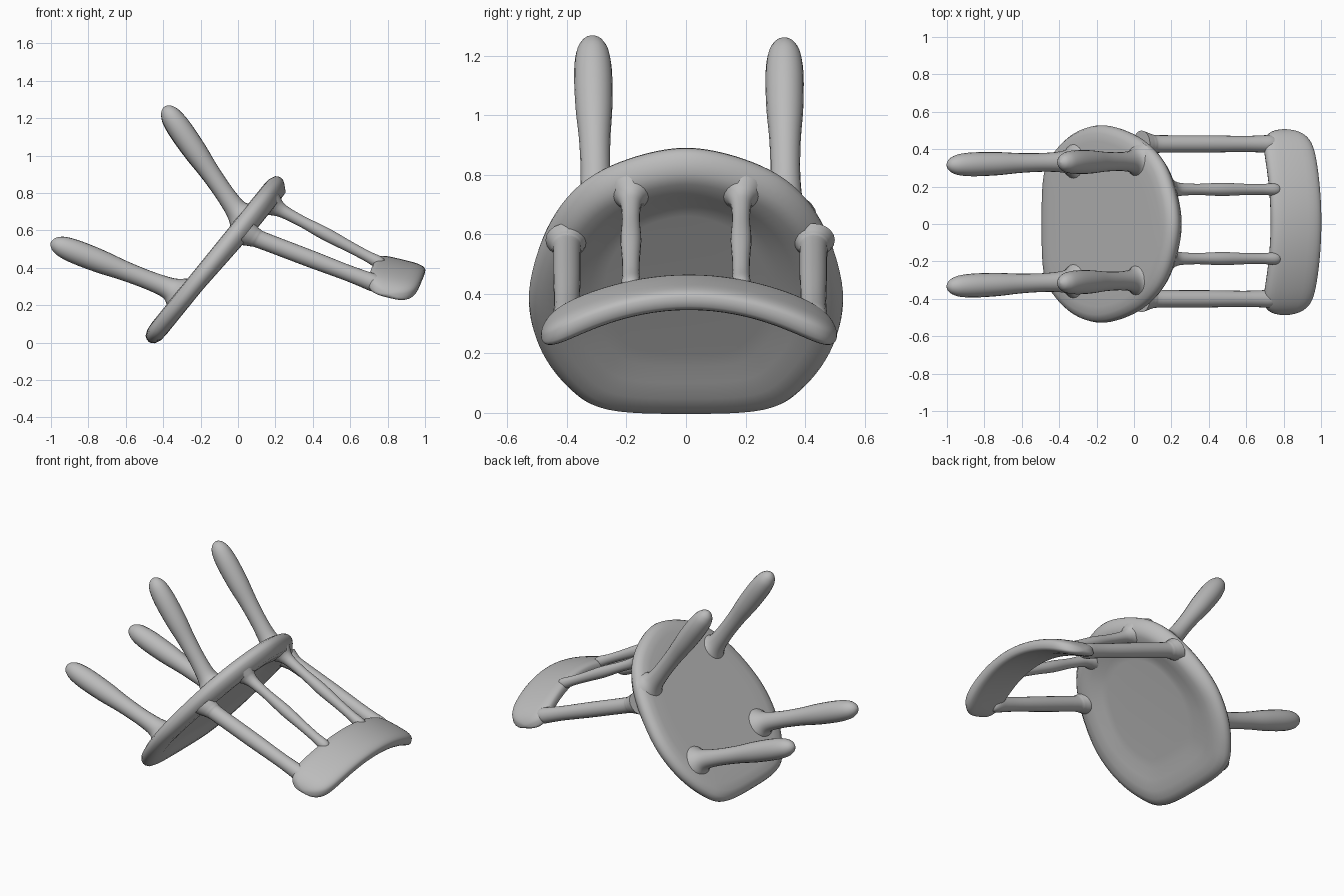
import bpy, bmesh, math
from mathutils import Vector

cube = bpy.data.objects.get("Cube")
if cube:
    bpy.data.objects.remove(cube)

# One plain grey for the whole chair
grey = bpy.data.materials.new("plain grey")
grey.use_nodes = True
GREY = (0.5, 0.5, 0.5, 1)
grey.diffuse_color = GREY
grey.node_tree.nodes["Principled BSDF"].inputs["Base Color"].default_value = GREY

# Tilted seat frame: U runs up the seat, N points out of the underside
U = Vector((0.63, 0, 0.777))
N = Vector((-0.777, 0, 0.63))


def loft(name, rings):
    """Skin a list of equal closed rings, cap both ends, shade smooth."""
    bm = bmesh.new()
    loops = [[bm.verts.new(p) for p in ring] for ring in rings]
    n = len(loops[0])
    for a, b in zip(loops, loops[1:]):
        for i in range(n):
            j = (i + 1) % n
            bm.faces.new((a[i], a[j], b[j], b[i]))
    bm.faces.new(loops[0])
    bm.faces.new(loops[-1])
    bmesh.ops.recalc_face_normals(bm, faces=bm.faces)
    me = bpy.data.meshes.new(name)
    bm.to_mesh(me)
    bm.free()
    me.materials.append(grey)
    ob = bpy.data.objects.new(name, me)
    bpy.context.collection.objects.link(ob)
    bpy.ops.object.select_all(action='DESELECT')
    ob.select_set(True)
    bpy.context.view_layer.objects.active = ob
    bpy.ops.object.shade_smooth_by_angle(angle=math.radians(50))


def spline(pts, steps, closed=False):
    """Catmull-Rom through tuples."""
    n, out = len(pts), []
    get = (lambda i: pts[i % n]) if closed else (lambda i: pts[min(max(i, 0), n - 1)])
    for i in range(n if closed else n - 1):
        p = [Vector(get(i + k)) for k in (-1, 0, 1, 2)]
        for s in range(steps):
            t = s / steps
            out.append(0.5 * (2 * p[1] + (p[2] - p[0]) * t
                              + (2 * p[0] - 5 * p[1] + 4 * p[2] - p[3]) * t * t
                              + (3 * p[1] - p[0] - 3 * p[2] + p[3]) * t ** 3))
    if not closed:
        out.append(Vector(pts[-1]))
    return out


def turned(name, p0, p1, normal, profile, sides=20):
    """Turned rod, profile = (fraction along, radius); its foot lies flat on the seat."""
    p0, p1 = Vector(p0), Vector(p1)
    axis = (p1 - p0).normalized()
    rings = []
    for t, r in spline(profile, 4):
        blend = min(max((t - 0.05) / 0.15, 0), 1)
        q = normal.lerp(axis, blend).to_track_quat('Z', 'Y')
        c = p0.lerp(p1, t)
        rings.append([c + q @ Vector((r * math.cos(a), r * math.sin(a), 0))
                      for a in (2 * math.pi * i / sides for i in range(sides))])
    loft(name, rings)


# Seat: rounded outline (y, u), straight front, dished sitting face
half = [(0.2, 0.780), (0.36, 0.670), (0.47, 0.48), (0.527, 0.22),
        (0.497, 0.0), (0.40, -0.18), (0.27, -0.278)]
outline = [(0, 0.830)] + half + [(0, -0.297)] + [(-y, u) for y, u in reversed(half)]
outline = spline(outline, 6, closed=True)
seat_profile = [(0.26, -0.030), (0.21, -0.032), (0.15, -0.043), (0.09, -0.050),
                (0.045, -0.047), (0.014, -0.032), (0.003, -0.015), (0, 0),
                (0.003, 0.015), (0.014, 0.032), (0.045, 0.046), (0.09, 0.05), (0.18, 0.05)]
rings = []
for inset, off in seat_profile:
    s = 1 - inset / 0.55
    ring = []
    for y, u in outline:
        uu = 0.28 + (u - 0.28) * s
        lip = 0.0
        if off < -0.04:  # the lip rises towards the backrest
            lip = -0.02 * min(max((uu - 0.1) / 0.45, 0), 1)
        ring.append(U * uu + N * (0.375 + off + lip) + Vector((0, y * s, 0)))
    rings.append(ring)
loft("seat", rings)

# Legs: small flare at the seat, swelling towards a round tip
leg = [(0.02, 0.105), (0.05, 0.085), (0.085, 0.067), (0.13, 0.057), (0.20, 0.052),
       (0.30, 0.050), (0.45, 0.053), (0.62, 0.062), (0.80, 0.064), (0.91, 0.056),
       (0.965, 0.040), (0.99, 0.022), (1.0, 0.004)]
turned("back_leg_left", (0.035, 0.335, 0.645), (-0.393, 0.33, 1.255), N, leg)
turned("back_leg_right", (0.035, -0.30, 0.645), (-0.393, -0.315, 1.262), N, leg)
turned("front_leg_left", (-0.295, 0.335, 0.263), (-1.0, 0.315, 0.537), N, leg)
turned("front_leg_right", (-0.295, -0.305, 0.263), (-1.0, -0.335, 0.537), N, leg)

# Backrest spindles, lightly flared at the seat and running into the top rail
outer = [(0.04, 0.072), (0.075, 0.062), (0.11, 0.053), (0.17, 0.047), (0.50, 0.046),
         (0.75, 0.043), (0.87, 0.045), (0.95, 0.047), (0.99, 0.036), (1.0, 0.01)]
inner = [(0.02, 0.075), (0.055, 0.058), (0.09, 0.044), (0.15, 0.034), (0.30, 0.030),
         (0.50, 0.035), (0.70, 0.030), (0.85, 0.029), (0.95, 0.033),
         (0.99, 0.024), (1.0, 0.008)]
for side, yo, yi in (("left", 0.428, 0.185), ("right", -0.40, -0.185)):
    turned("outer_spindle_" + side, (0.01, yo, 0.592), (0.765, yo, 0.305), -N, outer)
    turned("inner_spindle_" + side, (0.16, yi, 0.745), (0.78, yi, 0.415), -N, inner)

# Curved top rail: rounded slat sections swept in an arc across the chair
rings = []
for k in range(41):
    s = math.sin(math.pi * (k / 40 - 0.5))
    q = s * s
    near = Vector((0.732 - 0.062 * q, 0, 0.437 - 0.142 * q))
    far = Vector((1.0 - 0.06 * q, 0, 0.373 - 0.145 * q))
    taper = max(math.sqrt(max(1 - abs(s) ** 12, 0)), 0.06)
    along = (far - near).normalized()
    up = Vector((-along.z, 0, along.x))
    hw = (far - near).length / 2 * taper
    ht = (0.042 + 0.012 * q) * taper
    centre = (near + far) / 2 + Vector((0, 0.01 + 0.497 * s, 0))
    ring = []
    for i in range(28):
        a = 2 * math.pi * i / 28
        c, d = math.cos(a), math.sin(a)
        ring.append(centre + along * hw * math.copysign(abs(c) ** 0.55, c)
                    + up * ht * math.copysign(abs(d) ** 0.65, d))
    rings.append(ring)
loft("top_rail", rings)
